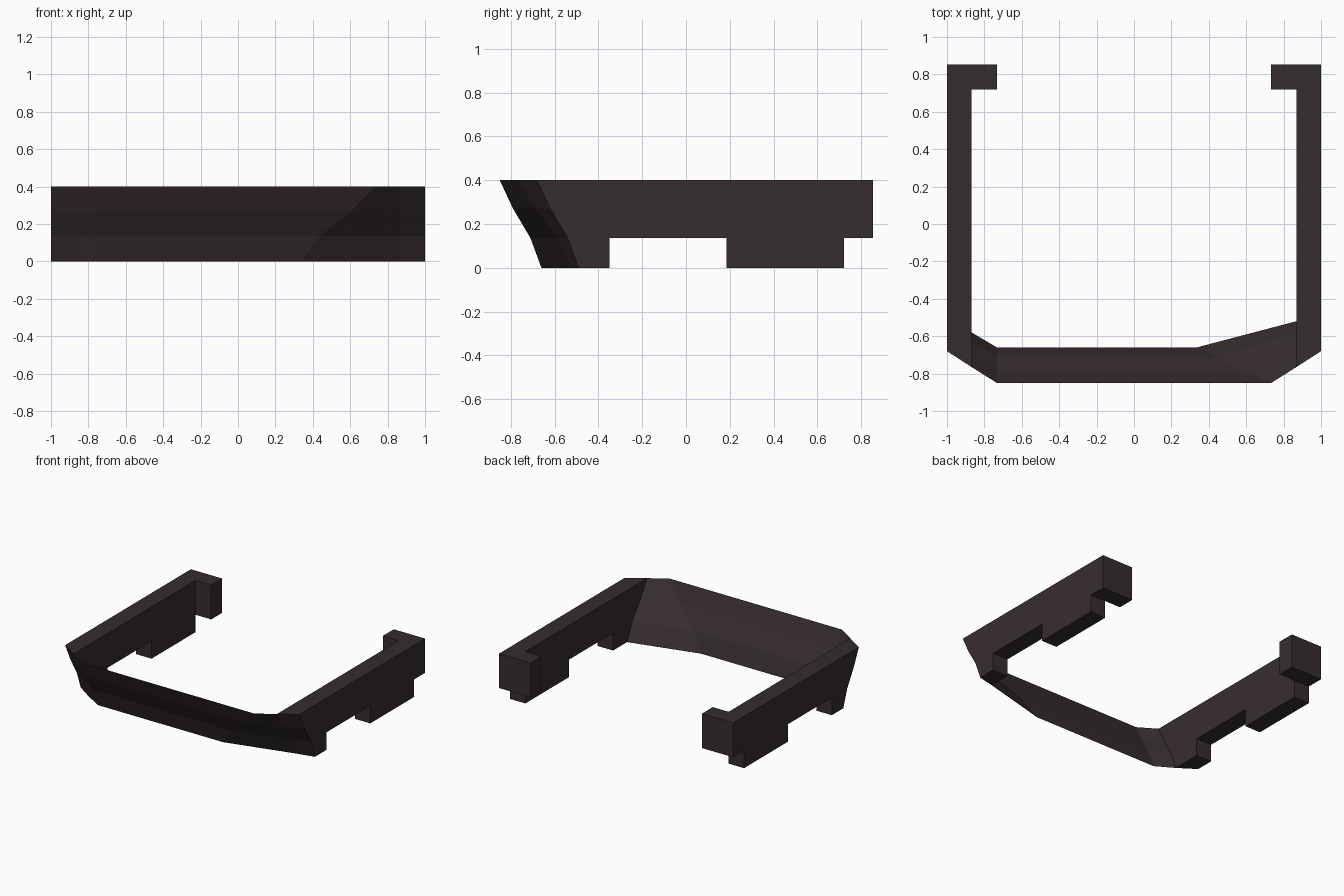
import bpy
import bmesh

if "Cube" in bpy.data.objects:
    bpy.data.objects.remove(bpy.data.objects["Cube"])

dark = bpy.data.materials.new("dark brown")
dark.diffuse_color = (0.037, 0.026, 0.027, 1)
dark.use_nodes = True
dark.node_tree.nodes["Principled BSDF"].inputs["Base Color"].default_value = dark.diffuse_color

# Height levels of the raked front, and how far each has moved from top to bottom
LEVELS = [(0.40, 0.0), (0.27, 0.32), (0.135, 0.74), (0.0, 1.0)]


def column(top, bottom):
    """Points down the raked front between a top (x, y) and a bottom (x, y)."""
    return [(top[0] + (bottom[0] - top[0]) * f,
             top[1] + (bottom[1] - top[1]) * f, z) for z, f in LEVELS]


def make(name, verts, faces, closed=True):
    mesh = bpy.data.meshes.new(name)
    mesh.from_pydata(verts, [], faces)
    mesh.materials.append(dark)
    if closed:
        bm = bmesh.new()
        bm.from_mesh(mesh)
        bmesh.ops.recalc_face_normals(bm, faces=bm.faces)
        bm.to_mesh(mesh)
        bm.free()
    obj = bpy.data.objects.new(name, mesh)
    bpy.context.collection.objects.link(obj)


def loft(name, rings):
    """Closed solid joining two matching outlines."""
    n = len(rings[0])
    faces = [list(range(n)), list(range(2 * n - 1, n - 1, -1))]
    faces += [(i, n + i, n + (i + 1) % n, (i + 1) % n) for i in range(n)]
    make(name, rings[0] + rings[1], faces)


# Notched lower edge and squared back end of each arm (y, z)
REST = [(-0.35, 0), (-0.35, 0.135), (0.185, 0.135), (0.185, 0),
        (0.72, 0), (0.72, 0.135), (0.853, 0.135), (0.853, 0.40)]

# The right corner sweeps back further at the bottom than the left one
INNER_BOTTOM = {-1: -0.58, 1: -0.52}

for side, label in ((-1, "left"), (1, "right")):
    rings = []
    for x, top, bottom in ((0.868, -0.765, INNER_BOTTOM[side]), (1.0, -0.68, -0.49)):
        front = column((side * x, top), (side * x, bottom))
        rings.append(front + [(side * x, y, z) for y, z in REST])
    loft(label + "_arm", rings)

    # Inward hook at the back end
    hook = [[(side * x, y, z) for y, z in
             ((0.72, 0.135), (0.853, 0.135), (0.853, 0.40), (0.72, 0.40))]
            for x in (0.733, 0.868)]
    loft(label + "_back_hook", hook)

# Thin raked front panel with chamfered ends
columns = [column((-0.868, -0.765), (-0.868, INNER_BOTTOM[-1])),
           column((-0.733, -0.85), (-0.733, -0.66)),
           column((0.733, -0.85), (0.335, -0.66)),
           column((0.868, -0.765), (0.868, INNER_BOTTOM[1]))]
rows = len(LEVELS)
panel_faces = [(c * rows + r, c * rows + r + 1, (c + 1) * rows + r + 1, (c + 1) * rows + r)
               for c in range(len(columns) - 1) for r in range(rows - 1)]
make("front_panel", sum(columns, []), panel_faces, closed=False)
